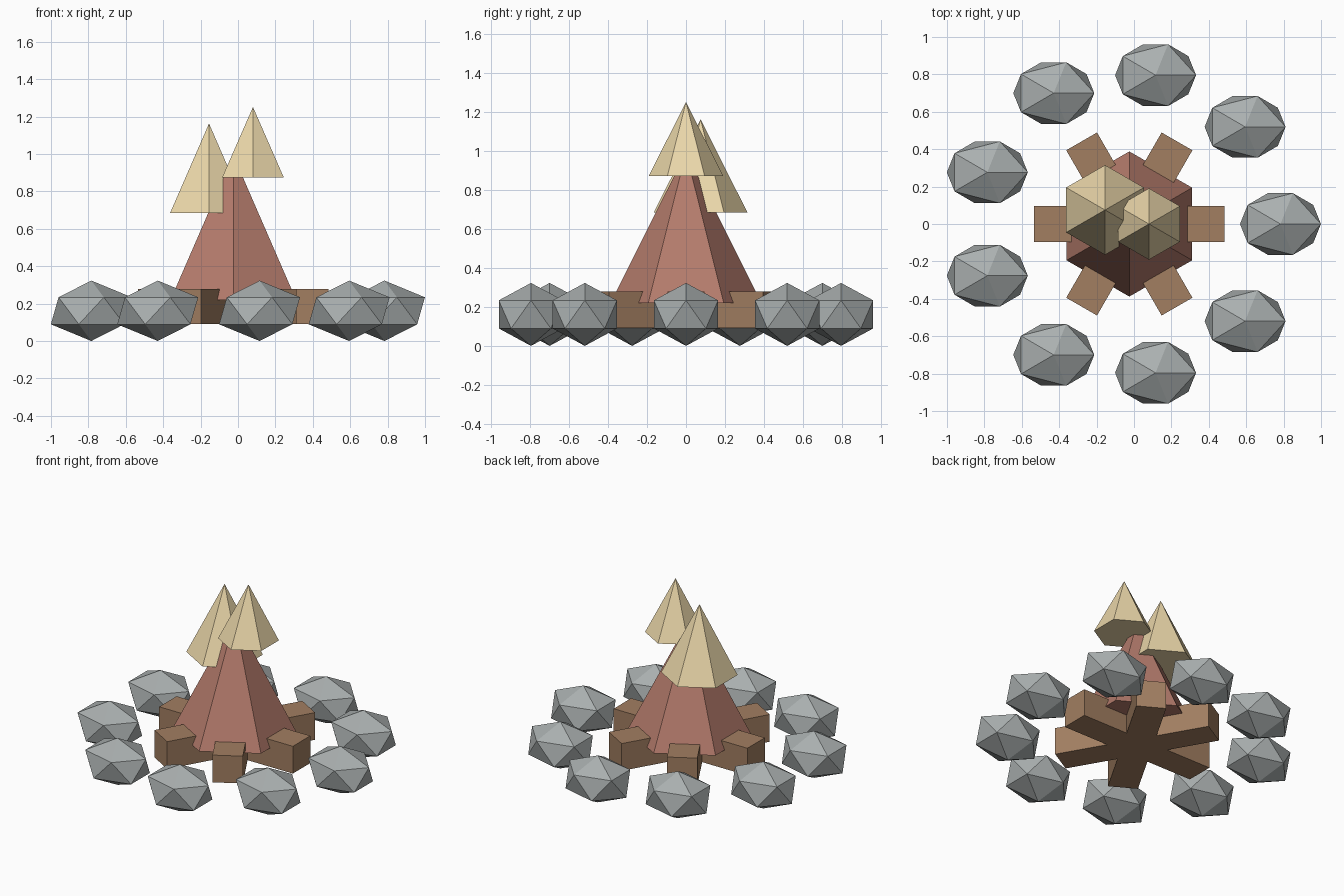
import bpy
from math import cos, sin, pi

if "Cube" in bpy.data.objects:
    bpy.data.objects.remove(bpy.data.objects["Cube"])

CX = -0.025  # ring centre


def material(name, rgb):
    m = bpy.data.materials.new(name)
    m.diffuse_color = (*rgb, 1)
    m.use_nodes = True
    m.node_tree.nodes["Principled BSDF"].inputs["Base Color"].default_value = m.diffuse_color
    return m


stone_mat = material("stone_grey", (0.40, 0.43, 0.43))
wood_mat = material("wood_brown", (0.36, 0.21, 0.12))
red_mat = material("flame_red", (0.46, 0.20, 0.15))
cream_mat = material("flame_cream", (0.83, 0.68, 0.40))


def finish(name, mat, scale=(1, 1, 1)):
    ob = bpy.context.object
    ob.name = name
    ob.scale = scale
    ob.data.materials.append(mat)
    return ob


# Ring of nine low-poly stones, all facing the same way
for i in range(9):
    a = 2 * pi * i / 9
    bpy.ops.mesh.primitive_ico_sphere_add(
        subdivisions=1, radius=1,
        location=(CX + 0.808 * cos(a), 0.808 * sin(a), 0.1615))
    finish(f"stone_{i + 1}", stone_mat, (0.242, 0.194, 0.1615))

# Three square logs crossing at the centre
for i in range(3):
    bpy.ops.mesh.primitive_cube_add(
        size=1, location=(CX, 0, 0.185), rotation=(0, 0, i * pi / 3))
    finish(f"log_{i + 1}", wood_mat, (1.02, 0.19, 0.188))


# Six-sided flame cones
def flame(name, x, y, base, top, radius, mat):
    bpy.ops.mesh.primitive_cone_add(
        vertices=6, radius1=radius, radius2=0, depth=top - base,
        location=(x, y, (base + top) / 2))
    finish(name, mat)


flame("main_flame", CX, 0, 0.22, 0.993, 0.388, red_mat)
flame("front_flame_tip", 0.08, 0, 0.873, 1.251, 0.191, cream_mat)
flame("back_flame_tip", -0.155, 0.075, 0.685, 1.163, 0.24, cream_mat)
